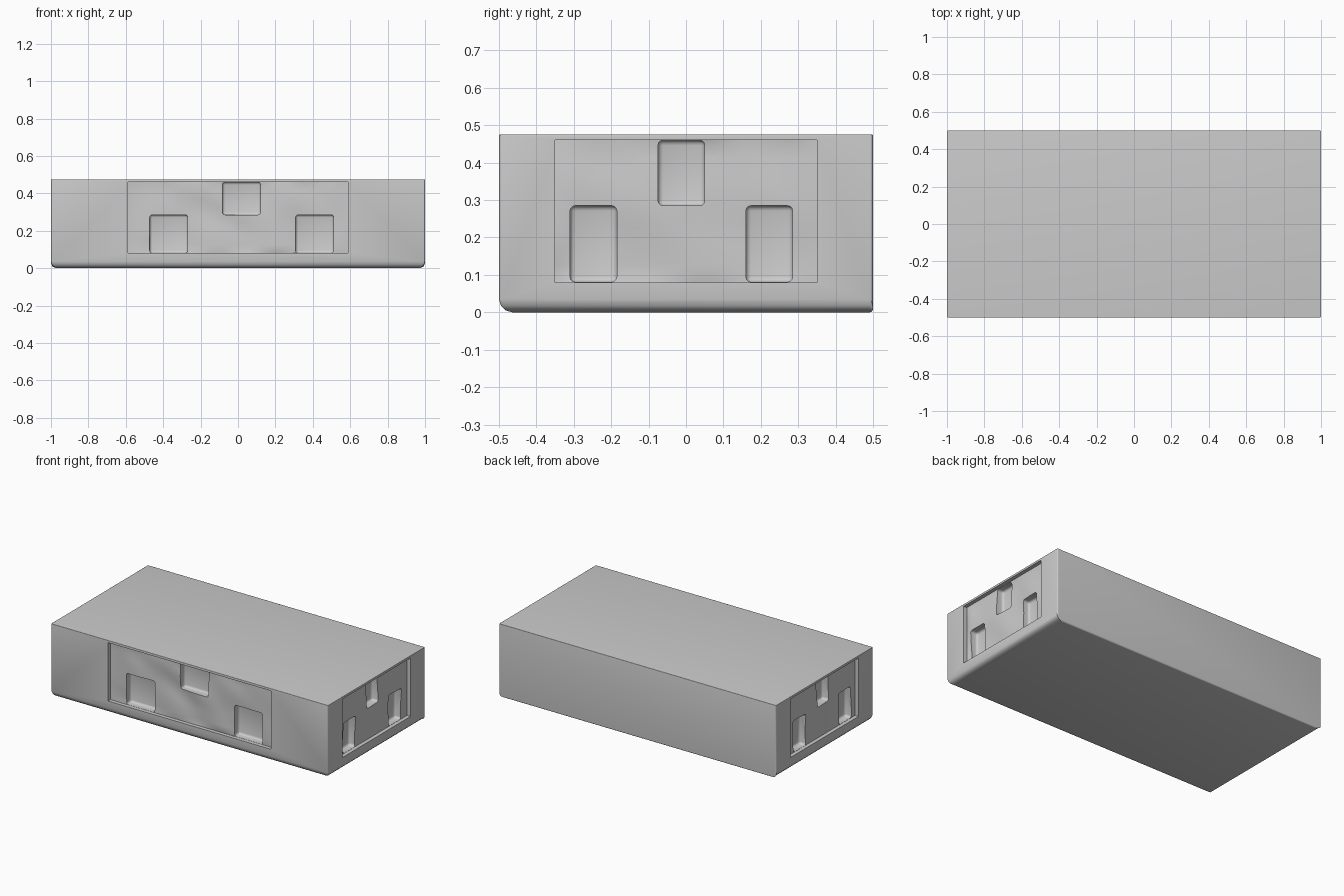
import bpy, bmesh, math
from mathutils import Matrix, Vector, noise

if "Cube" in bpy.data.objects:
    bpy.data.objects.remove(bpy.data.objects["Cube"])

W, D, H = 2.0, 1.0, 0.475
PANEL_DEPTH, POCKET_DEPTH = 0.025, 0.07

grey = bpy.data.materials.new("stone_grey")
grey.use_nodes = True
colour = (0.6, 0.6, 0.6, 1)
grey.diffuse_color = colour
grey.node_tree.nodes["Principled BSDF"].inputs["Base Color"].default_value = colour


def to_object(name, bm):
    mesh = bpy.data.meshes.new(name)
    bmesh.ops.recalc_face_normals(bm, faces=bm.faces)
    bm.to_mesh(mesh)
    bm.free()
    mesh.materials.append(grey)
    obj = bpy.data.objects.new(name, mesh)
    bpy.context.collection.objects.link(obj)
    return obj


def box(lo, hi):
    bm = bmesh.new()
    lo, hi = Vector(lo), Vector(hi)
    bmesh.ops.create_cube(bm, size=1, matrix=Matrix.Translation((lo + hi) / 2)
                          @ Matrix.Diagonal((*(hi - lo), 1)))
    return bm


# Block: wide rounding under the front and ends, slight rounding elsewhere
bm = box((-W / 2, -D / 2, 0), (W / 2, D / 2, H))
weight = bm.edges.layers.float.new("bevel_weight_edge")
for e in bm.edges:
    mid = (e.verts[0].co + e.verts[1].co) / 2
    if mid.z < 0.01:
        e[weight] = 0.25 if mid.y > 0.4 else 1.0
    elif mid.z < H - 0.01:
        e[weight] = 0.2
    else:
        e[weight] = 0.06
block = to_object("stone_block", bm)
bevel = block.modifiers.new("rounding", "BEVEL")
bevel.width, bevel.segments, bevel.limit_method = 0.035, 3, "WEIGHT"

cutters = []


def add_cutter(bm, matrix):
    bm.transform(matrix)
    cutter = to_object("recess_cutter", bm)
    cutter.hide_render = True
    cutters.append(cutter)
    mod = block.modifiers.new("recess", "BOOLEAN")
    mod.operation, mod.solver, mod.object = "DIFFERENCE", "EXACT", cutter


def panel_cutter(matrix, u0, u1, z0, z1):
    """Shallow recess with a gently uneven floor; local -y points outward."""
    bm = box((u0, -0.05, z0), (u1, PANEL_DEPTH, z1))
    floor = max(bm.faces, key=lambda f: f.calc_center_median().y)
    bmesh.ops.delete(bm, geom=[floor], context="FACES_ONLY")
    nu, nz = round((u1 - u0) / 0.025), 16
    rows = [[bm.verts.new((u0 + (u1 - u0) * i / nu, PANEL_DEPTH,
                           z0 + (z1 - z0) * j / nz))
             for i in range(nu + 1)] for j in range(nz + 1)]
    for j in range(nz):
        for i in range(nu):
            bm.faces.new((rows[j][i], rows[j][i + 1],
                          rows[j + 1][i + 1], rows[j + 1][i]))
    # Join the floor to the walls with matching border strips
    walls = [f for f in bm.faces if abs(f.normal.y) < 0.1 and len(f.verts) == 4
             and f.calc_center_median().y < 0]
    bmesh.ops.delete(bm, geom=walls, context="FACES_ONLY")
    outer = [v for v in bm.verts if v.co.y < 0]
    bmesh.ops.delete(bm, geom=outer, context="VERTS")
    bmesh.ops.delete(bm, geom=[v for v in bm.verts if not v.link_faces], context="VERTS")
    rim = [e for e in bm.edges if e.is_boundary]
    made = bmesh.ops.extrude_edge_only(bm, edges=rim)["geom"]
    for v in made:
        if isinstance(v, bmesh.types.BMVert):
            v.co.y = -0.05
    bmesh.ops.holes_fill(bm, edges=[e for e in bm.edges if e.is_boundary], sides=0)
    for row in rows[1:-1]:
        for v in row[1:-1]:
            p = Vector((v.co.x * 5 + v.co.z * 3, v.co.z * 5, matrix.translation.x * 7))
            v.co.y += 0.011 * noise.noise(p)
    add_cutter(bm, matrix)


def pocket_cutter(matrix, u0, u1, z0, z1):
    """Deeper round-cornered pocket inside a panel."""
    bm = box((u0, -0.05, z0), (u1, POCKET_DEPTH, z1))
    bmesh.ops.bevel(bm, geom=list(bm.edges), offset=0.014, segments=3,
                    profile=0.5, affect="EDGES")
    add_cutter(bm, matrix)


def side(matrix, half_width, pocket_width, starts):
    panel_cutter(matrix, -half_width, half_width, 0.08, 0.461)
    for u, (z0, z1) in zip(starts, ((0.081, 0.285), (0.285, 0.46), (0.081, 0.285))):
        pocket_cutter(matrix, u, u + pocket_width, z0, z1)


# Recesses on the front and both ends
side(Matrix.Translation((0, -D / 2, 0)), 0.588, 0.203, (-0.472, -0.083, 0.308))
for s, starts in ((1, (-0.31, -0.075, 0.16)), (-1, (-0.285, -0.05, 0.185))):
    place = Matrix.Translation((s * W / 2, 0, 0)) @ Matrix.Rotation(s * math.pi / 2, 4, "Z")
    side(place, 0.35, 0.125, starts)

# Apply the cuts and remove the cutters
graph = bpy.context.evaluated_depsgraph_get()
result = bpy.data.meshes.new_from_object(block.evaluated_get(graph))
block.modifiers.clear()
block.data = result
for c in cutters:
    bpy.data.objects.remove(c)
result.materials.clear()
result.materials.append(grey)

bpy.context.view_layer.objects.active = block
block.select_set(True)
bpy.ops.object.shade_smooth_by_angle(angle=math.radians(35))
